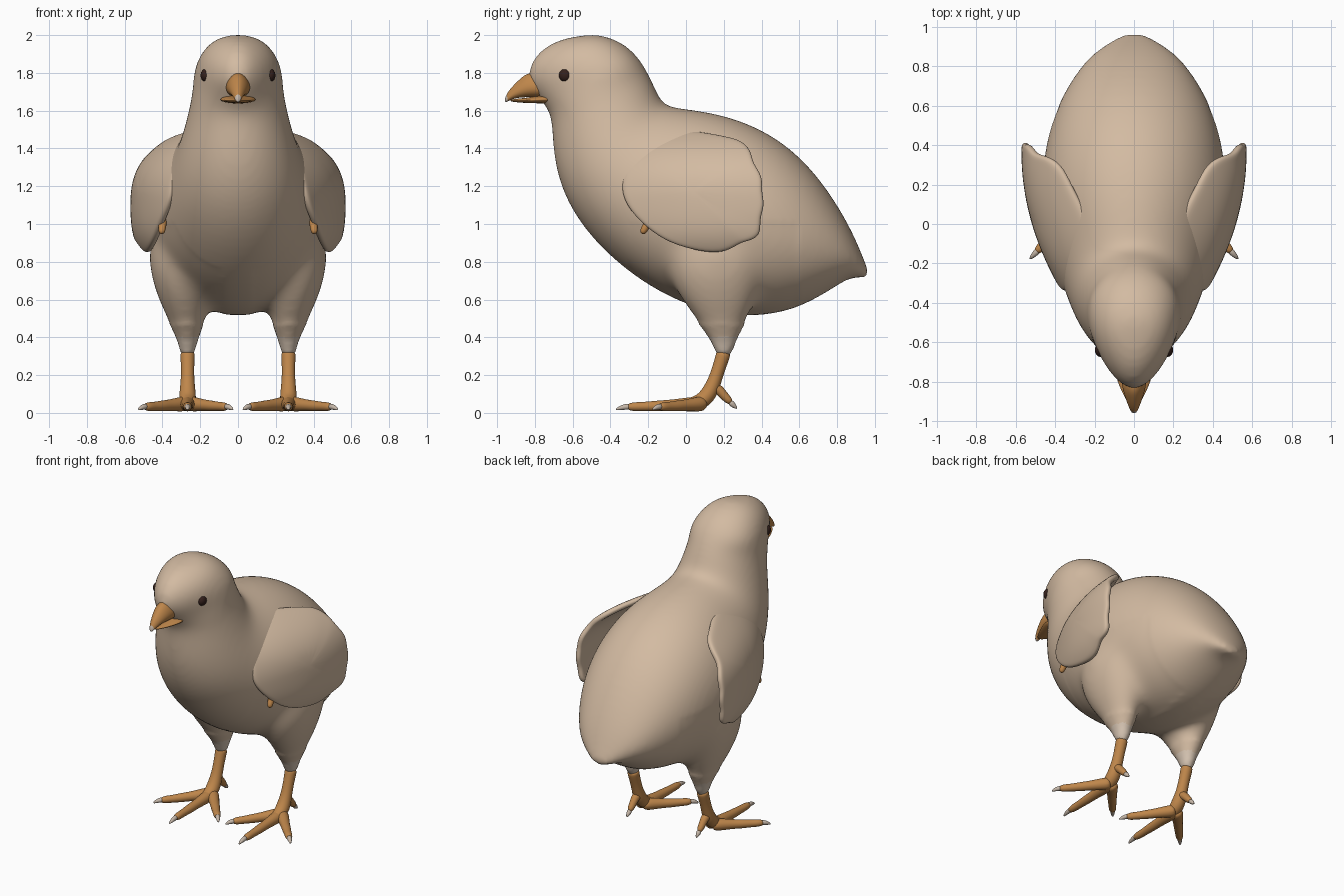
import bpy, bmesh, math
from mathutils import Vector

cube = bpy.data.objects.get("Cube")
if cube:
    bpy.data.objects.remove(cube)


def material(name, colour):
    m = bpy.data.materials.new(name)
    m.use_nodes = True
    m.diffuse_color = (*colour, 1)
    m.node_tree.nodes["Principled BSDF"].inputs["Base Color"].default_value = (*colour, 1)
    return m


DOWN = material("beige_down", (0.65, 0.495, 0.36))
PALE = material("pale_skin", (0.68, 0.56, 0.45))
ORANGE = material("orange_skin", (0.52, 0.24, 0.07))
CLAW = material("claw_grey", (0.56, 0.47, 0.39))
DARK = material("eye_brown", (0.035, 0.015, 0.012))


def loft(bm, rings):
    """Skin a list of closed rings and cap both ends."""
    loops = [[bm.verts.new(p) for p in ring] for ring in rings]
    n = len(loops[0])
    for a, b in zip(loops, loops[1:]):
        for i in range(n):
            j = (i + 1) % n
            bm.faces.new((a[i], a[j], b[j], b[i]))
    bm.faces.new(loops[0])
    bm.faces.new(loops[-1])


def finish(bm, name, *mats, subdivide=0):
    bmesh.ops.recalc_face_normals(bm, faces=bm.faces)
    mesh = bpy.data.meshes.new(name)
    bm.to_mesh(mesh)
    bm.free()
    for m in mats:
        mesh.materials.append(m)
    mesh.shade_smooth()
    obj = bpy.data.objects.new(name, mesh)
    bpy.context.collection.objects.link(obj)
    if subdivide:
        obj.modifiers.new("Round", "SUBSURF").levels = subdivide
        obj.modifiers["Round"].render_levels = subdivide
    return obj


def slices(profile, pinch, n=24):
    """Rings spanning a lower (y, z) and an upper (y, z) point, with a half width."""
    rings = []
    for i, (ly, lz, uy, uz, w) in enumerate(profile):
        ring = []
        for k in range(n):
            a = math.tau * k / n
            c = math.cos(a)
            ring.append(((w * math.sin(a)) * (1 - pinch(i) * c),
                         (ly + uy) / 2 + c * (ly - uy) / 2,
                         (lz + uz) / 2 + c * (lz - uz) / 2))
        rings.append(ring)
    return rings


def tube(name, points, mat, side):
    """Tapered tube through (x, y, z, radius) points."""
    pts = [Vector((side * p[0], p[1], p[2])) for p in points]
    whole = (pts[-1] - pts[0]).normalized()
    ref = Vector((0, 0, 1)) if abs(whole.z) < 0.7 else Vector((1, 0, 0))
    rings = []
    for i, p in enumerate(pts):
        t = pts[min(i + 1, len(pts) - 1)] - pts[max(i - 1, 0)]
        u = t.cross(ref).normalized()
        v = t.cross(u).normalized()
        r = points[i][3]
        rings.append([p + r * (u * math.cos(math.tau * k / 10) + v * math.sin(math.tau * k / 10))
                      for k in range(10)])
    bm = bmesh.new()
    loft(bm, rings)
    return finish(bm, name, mat, subdivide=2)


# Body and head, from tail to crown
BODY = [
    (.96, .71, .972, .74, .045), (.875, .725, .935, .83, .145), (.79, .665, .865, 1.0, .25),
    (.6, .55, .7, 1.265, .37), (.4, .505, .5, 1.455, .445), (.15, .512, .28, 1.56, .475),
    (-.1, .61, .1, 1.6, .455), (-.3, .735, 0, 1.612, .41), (-.5, .915, -.07, 1.622, .362),
    (-.64, 1.12, -.11, 1.635, .32), (-.703, 1.33, -.14, 1.67, .284),
    (-.71, 1.52, -.17, 1.74, .254), (-.725, 1.6, -.2, 1.8, .243), (-.785, 1.67, -.24, 1.87, .233),
    (-.845, 1.76, -.3, 1.935, .208), (-.825, 1.865, -.37, 1.975, .167),
    (-.735, 1.95, -.43, 1.995, .11), (-.63, 1.987, -.5, 2.005, .045),
]
# Thigh ellipses: centre x, y, z and the two radii
THIGH = [
    (.28, .17, 1.05, .14, .2), (.3, .17, .86, .188, .29), (.296, .16, .7, .168, .255),
    (.28, .178, .55, .126, .18), (.268, .195, .43, .076, .1),
    (.267, .2, .36, .049, .06), (.267, .2, .29, .038, .044),
]
bm = bmesh.new()
loft(bm, slices(BODY, lambda i: .25 if i > 12 else -.05 if 5 < i < 10 else 0))
for side in (1, -1):
    loft(bm, [[(side * (x + rx * math.cos(math.tau * k / 16)),
                y + ry * math.sin(math.tau * k / 16), z) for k in range(16)]
              for x, y, z, rx, ry in THIGH])
draft = finish(bm, "body_draft", DOWN, PALE, subdivide=2)
remesh = draft.modifiers.new("Fuse", "REMESH")
remesh.mode = "VOXEL"
remesh.voxel_size = 0.018
remesh.use_smooth_shade = True
smooth = draft.modifiers.new("Blend", "SMOOTH")
smooth.factor = 0.5
smooth.iterations = 10
graph = bpy.context.evaluated_depsgraph_get()
mesh = bpy.data.meshes.new_from_object(draft.evaluated_get(graph))
bpy.data.objects.remove(draft)

# Soften the crease where the thighs meet the belly
bm = bmesh.new()
bm.from_mesh(mesh)
hips = [v for v in bm.verts if .47 < v.co.z < 1 and abs(v.co.x) > .08 and -.3 < v.co.y < .6]
for _ in range(30):
    bmesh.ops.smooth_vert(bm, verts=hips, factor=0.5, use_axis_x=True, use_axis_y=True, use_axis_z=True)
for f in bm.faces:
    f.material_index = int(f.calc_center_median().z < 0.4)
bpy.data.meshes.remove(mesh)
finish(bm, "body", DOWN, PALE)

# Beak halves
UPPER = [(-.72, 1.665, -.76, 1.8, .07), (-.8, 1.668, -.835, 1.808, .064),
         (-.865, 1.67, -.88, 1.77, .048), (-.915, 1.662, -.927, 1.722, .03),
         (-.945, 1.648, -.952, 1.685, .017), (-.957, 1.642, -.96, 1.66, .008)]
LOWER = [(-.7, 1.635, -.7, 1.685, .1), (-.77, 1.638, -.77, 1.682, .1),
         (-.86, 1.64, -.86, 1.666, .06), (-.935, 1.648, -.935, 1.66, .016)]
for name, shape, flare in (("upper_beak", UPPER, -.25), ("lower_beak", LOWER, 0)):
    bm = bmesh.new()
    loft(bm, slices(shape, lambda i: flare, n=12))
    for f in bm.faces:
        f.material_index = int(f.calc_center_median().y < -.95)
    finish(bm, name, ORANGE, CLAW, subdivide=2)

# Wing outline (y, z), scalloped along the trailing edge
WING = [(-.345, 1.19), (-.32, 1.32), (-.24, 1.43), (-.1, 1.495), (.06, 1.485), (.2, 1.46),
        (.31, 1.435), (.35, 1.37), (.355, 1.32), (.41, 1.25), (.4, 1.17), (.42, 1.1),
        (.39, 1.03), (.4, .94), (.335, .91), (.29, .905), (.2, .84), (.03, .865),
        (-.12, .915), (-.24, 1.01), (-.315, 1.1)]


def wing_point(y, z, side):
    x = .497 + .3 * y - .42 * y * y - 4.4 * abs(z - 1.09) ** 3
    return (side * x, y, z)


for side, word in ((1, "left"), (-1, "right")):
    bm = bmesh.new()
    cy, cz = .04, 1.17
    loops = [[bm.verts.new(wing_point(cy + (y - cy) * s, cz + (z - cz) * s, side)) for y, z in WING]
             for s in (1, .9, .75, .55, .3)]
    hub = bm.verts.new(wing_point(cy, cz, side))
    for i in range(len(WING)):
        j = (i + 1) % len(WING)
        for a, b in zip(loops, loops[1:]):
            bm.faces.new((a[i], a[j], b[j], b[i]))
        bm.faces.new((loops[-1][i], loops[-1][j], hub))
    wing = finish(bm, word + "_wing", DOWN)
    shell = wing.modifiers.new("Thickness", "SOLIDIFY")
    shell.thickness = 0.04
    shell.offset = 0
    rounding = wing.modifiers.new("Round", "SUBSURF")
    rounding.levels = rounding.render_levels = 2
    tube(word + "_wing_spur", [(.39, -.17, 1.06, .022), (.4, -.205, 1.0, .022), (.405, -.235, .945, .02)],
         ORANGE, side)

    # Eye
    bm = bmesh.new()
    bmesh.ops.create_uvsphere(bm, u_segments=20, v_segments=12, radius=.035)
    bmesh.ops.scale(bm, vec=(.8, 1, 1), verts=bm.verts)
    bmesh.ops.translate(bm, vec=(side * .17, -.638, 1.787), verts=bm.verts)
    finish(bm, word + "_eye", DARK)

    # Shank and foot pad
    tube(word + "_shank", [(.267, .2, .325, .041), (.267, .195, .3, .04), (.267, .168, .22, .036),
                           (.267, .145, .15, .04), (.267, .115, .09, .048),
                           (.267, .07, .052, .045), (.267, .0, .04, .034)], ORANGE, side)

    # Toes with claws, each defined by its tip
    for toe, tx, ty in (("middle", .267, -.3), ("outer", .488, -.135), ("inner", .063, -.135)):
        def along(t, z, r):
            return (.267 + (tx - .267) * t, .1 + (ty - .1) * t, z, r)
        tube(f"{word}_{toe}_toe", [along(0, .05, .044), along(.2, .045, .04), along(.45, .04, .031),
                                   along(.6, .037, .031), along(.8, .034, .025), along(.92, .033, .026),
                                   along(1.04, .032, .018)], ORANGE, side)
        tube(f"{word}_{toe}_claw", [along(.98, .034, .018), along(1.06, .032, .016),
                                    along(1.13, .025, .011), along(1.18, .017, .004)], CLAW, side)
    tube(word + "_hind_toe", [(.267, .13, .135, .034), (.267, .172, .128, .029), (.267, .2, .092, .025),
                              (.267, .242, .05, .02)], ORANGE, side)
    tube(word + "_hind_claw", [(.267, .23, .06, .019), (.267, .252, .04, .015),
                               (.267, .27, .022, .004)], CLAW, side)
